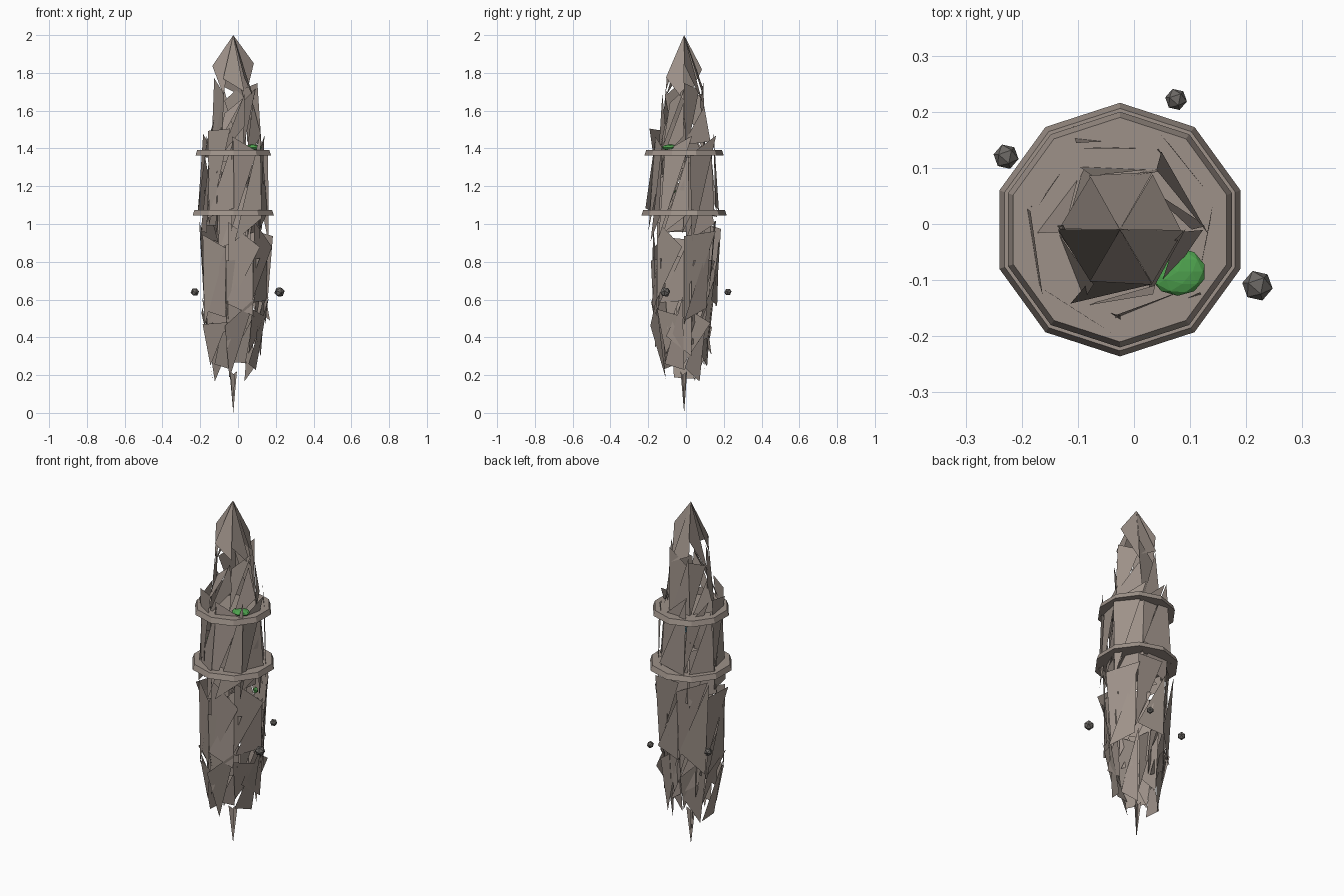
import bpy, bmesh, math, random
from mathutils import Vector, Matrix

if "Cube" in bpy.data.objects:
    bpy.data.objects.remove(bpy.data.objects["Cube"])

random.seed(8)
CX, CY = -0.025, -0.01


def material(name, rgb):
    m = bpy.data.materials.new(name)
    m.diffuse_color = (*rgb, 1)
    m.use_nodes = True
    m.node_tree.nodes["Principled BSDF"].inputs["Base Color"].default_value = m.diffuse_color
    return m


STONE = material("stone", (0.34, 0.285, 0.25))
DARK = material("dark_stone", (0.15, 0.14, 0.13))
MOSS = material("moss", (0.08, 0.38, 0.08))
CRYSTAL = material("crystal", (0.2, 0.6, 0.8))


def finish(name, bm, mat):
    me = bpy.data.meshes.new(name)
    bm.to_mesh(me)
    bm.free()
    me.materials.append(mat)
    ob = bpy.data.objects.new(name, me)
    bpy.context.collection.objects.link(ob)
    return ob


def torn_shell(name, profile, sides, turn=0.0, jz=0.09, jr=0.02, ja=0.08):
    """Lathe a (radius, z) profile, shaking every triangle's corners separately."""
    bm = bmesh.new()

    def corner(i, k):
        r, z = profile[i]
        a = turn + 2 * math.pi * k / sides
        if r > 0:
            r += random.uniform(-jr, jr)
            z += random.uniform(-jz, jz)
            a += random.uniform(-ja, ja)
        return bm.verts.new((CX + r * math.cos(a), CY + r * math.sin(a), z))

    def tri(*c):
        bm.faces.new([corner(i, k) for i, k in c])

    for i in range(len(profile) - 1):
        for k in range(sides):
            if profile[i + 1][0] > 0:
                tri((i, k), (i, k + 1), (i + 1, k + 1))
                tri((i, k), (i + 1, k + 1), (i + 1, k))
            else:
                tri((i, k), (i, k + 1), (i + 1, k))
    return finish(name, bm, STONE)


def ledge(name, r0, r1, z0, z1):
    bm = bmesh.new()
    bmesh.ops.create_cone(bm, cap_ends=True, segments=10, radius1=r0, radius2=r1, depth=z1 - z0)
    bmesh.ops.translate(bm, verts=bm.verts, vec=(CX, CY, (z0 + z1) / 2))
    return finish(name, bm, STONE)


def blob(name, pos, size, mat, subdiv=1, tilt=0.0):
    bm = bmesh.new()
    bmesh.ops.create_icosphere(bm, subdivisions=subdiv, radius=1, matrix=Matrix.Rotation(tilt, 4, (1, 0.4, 0)))
    for v in bm.verts:
        v.co = Vector(v.co[i] * size[i] + pos[i] for i in range(3))
    return finish(name, bm, mat)


# Rock spire: torn shells, broad at the middle and narrowing both ways
torn_shell("spire_peak", [(0.112, 1.74), (0, 2.0)], 6, 0, 0.12, 0.006, 0.02)
torn_shell("spire_top", [(0.138, 1.42), (0.108, 1.67)], 6, 0, 0.11, 0.022)
torn_shell("spire_middle", [(0.185, 1.0), (0.168, 1.42)], 7, 0.2, 0.1, 0.02)
torn_shell("spire_core", [(0.16, 0.9), (0.15, 1.25)], 6, 0, 0.1, 0.02)
torn_shell("spire_lower", [(0.115, 0.23), (0.172, 0.53), (0.19, 0.94)], 7, 0.0, 0.09, 0.022)
torn_shell("spire_lower_core", [(0.14, 0.4), (0.165, 0.78)], 6, 0.3, 0.1, 0.02)

# Thin spike at the very bottom
bm = bmesh.new()
for a in (0.7, 2.5, 4.0):
    c, s = math.cos(a), math.sin(a)
    bm.faces.new([bm.verts.new(p) for p in (
        (CX, CY, 0.0), (CX - 0.01 * s, CY + 0.01 * c, 0.2), (CX + 0.025 * c, CY + 0.025 * s, 0.22))])
finish("bottom_spike", bm, STONE)

# Ten-sided ledges
ledge("lower_ledge", 0.226, 0.216, 1.045, 1.075)
ledge("upper_ledge", 0.21, 0.2, 1.363, 1.393)

# Moss patches and crystal
blob("moss_cap", (0.078, -0.085, 1.405), (0.05, 0.043, 0.016), MOSS, 2)
blob("moss_right", (0.065, 0.07, 0.885), (0.014, 0.014, 0.02), MOSS)
blob("moss_left", (-0.14, -0.07, 1.18), (0.016, 0.016, 0.022), MOSS)
blob("crystal", (0.07, -0.085, 1.2), (0.015, 0.008, 0.028), CRYSTAL)

# Floating pebbles
for i, (x, y, r) in enumerate([(0.22, -0.11, 0.028), (0.075, 0.222, 0.02), (-0.228, 0.12, 0.023)]):
    blob(f"pebble_{i + 1}", (x, y, 0.64), (r, r, r), DARK, 1, 0.6)
